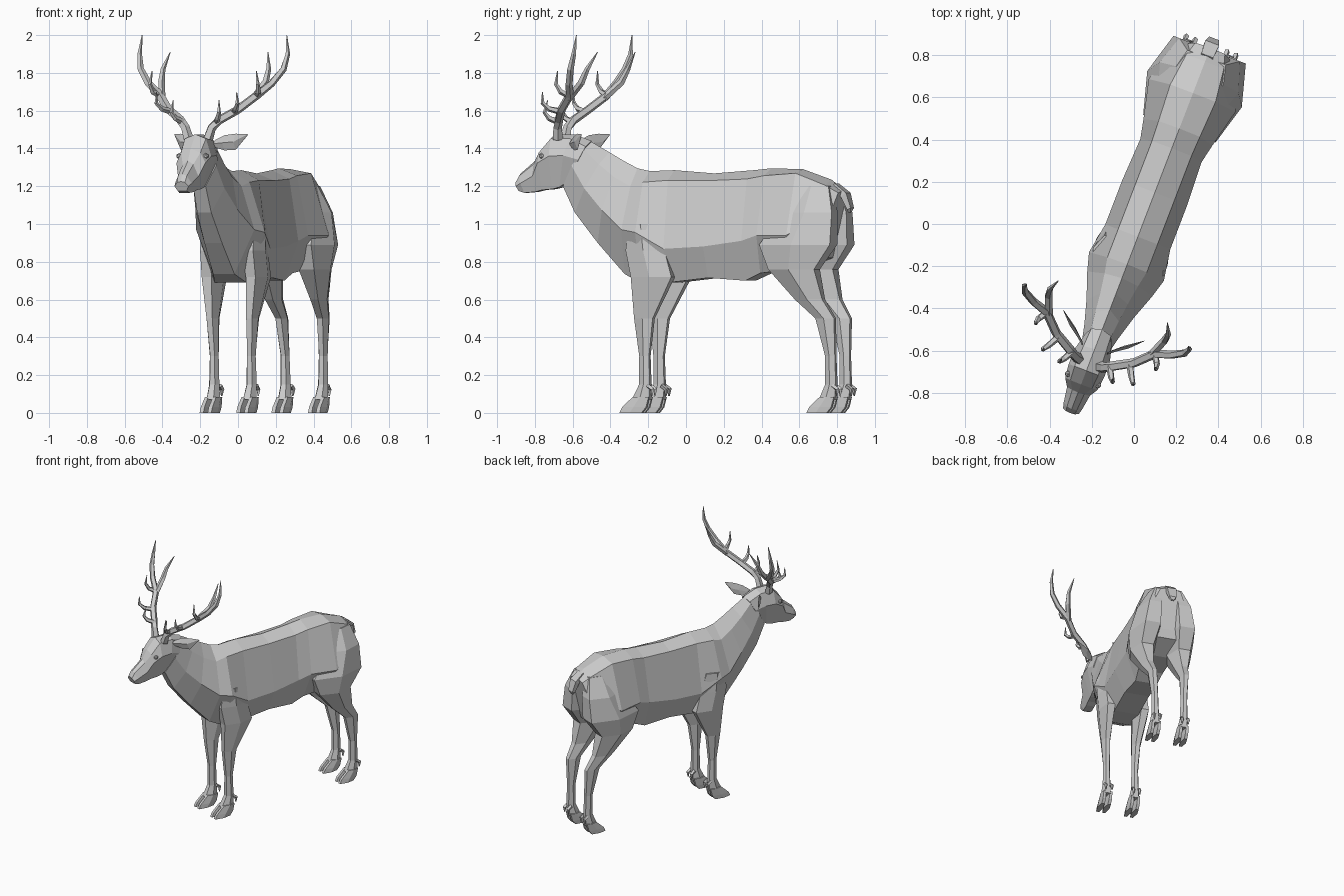
import bpy, bmesh, math
from mathutils import Vector, Matrix

# The animal is built along local y (nose at -y), symmetric in x, then turned.
PLACE = Matrix.Translation((0.036, -0.014, 0)) @ Matrix.Rotation(math.radians(-21), 4, 'Z')


def loft(bm, rings):
    """Skin a series of equal-length rings and cap both ends."""
    vs = [[bm.verts.new(p) for p in r] for r in rings]
    n = len(vs[0])
    for a, b in zip(vs, vs[1:]):
        for i in range(n):
            j = (i + 1) % n
            bm.faces.new((a[i], a[j], b[j], b[i]))
    bm.faces.new(vs[0])
    bm.faces.new(vs[-1])


def finish(bm, name, mirror=False):
    bmesh.ops.recalc_face_normals(bm, faces=bm.faces)
    me = bpy.data.meshes.new(name)
    bm.to_mesh(me)
    bm.free()
    ob = bpy.data.objects.new(name, me)
    bpy.context.collection.objects.link(ob)
    ob.matrix_world = PLACE
    if mirror:
        m = ob.modifiers.new("Mirror", 'MIRROR')
        m.use_mirror_merge = False
    return ob


def section(st, zt, sb, zb, wu, fu, wl, fl, wb):
    """Body ring: spine, upper edge, widest edge, underside, and mirror side."""
    def at(w, f):
        return (w, st + (sb - st) * f, zt + (zb - zt) * f)
    half = [at(wu, fu), at(wl, fl), at(wb, 1)]
    return [at(0, 0)] + half + [(-x, y, z) for x, y, z in reversed(half)]


def body_part(name, table):
    bm = bmesh.new()
    loft(bm, [section(*r) for r in table])
    return finish(bm, name)


def leg_ring(z, front, back, inner, outer):
    w, m = outer - inner, (front + back) / 2
    a, b = inner + 0.25 * w, outer - 0.25 * w
    return [(a, front, z), (b, front, z), (outer, m, z),
            (b, back, z), (a, back, z), (inner, m, z)]


def tube(bm, pts, radii, n=5):
    """Tapered faceted sweep through the points."""
    P = [Vector(p) for p in pts]
    rings = []
    for i, p in enumerate(P):
        d = (P[min(i + 1, len(P) - 1)] - P[max(i - 1, 0)]).normalized()
        u = d.cross(Vector((0.3, 1, 0.1))).normalized()
        v = d.cross(u)
        rings.append([p + radii[i] * (u * math.cos(k * math.tau / n) + v * math.sin(k * math.tau / n))
                      for k in range(n)])
    loft(bm, rings)


# Torso and neck
body_part("torso_and_neck", [
    (0.91, 1.18, 0.84, 0.88, 0.075, 0.05, 0.13, 0.45, 0.06),
    (0.84, 1.235, 0.82, 0.82, 0.095, 0.07, 0.18, 0.5, 0.07),
    (0.68, 1.29, 0.66, 0.76, 0.115, 0.04, 0.22, 0.66, 0.10),
    (0.50, 1.295, 0.47, 0.74, 0.105, 0.07, 0.175, 0.64, 0.09),
    (0.40, 1.285, 0.38, 0.70, 0.10, 0.08, 0.155, 0.64, 0.08),
    (0.175, 1.268, 0.175, 0.715, 0.10, 0.07, 0.165, 0.70, 0.09),
    (-0.05, 1.285, -0.05, 0.69, 0.10, 0.09, 0.165, 0.70, 0.09),
    (-0.19, 1.28, -0.21, 0.69, 0.10, 0.10, 0.19, 0.55, 0.09),
    (-0.26, 1.295, -0.31, 0.735, 0.085, 0.17, 0.165, 0.58, 0.06),
    (-0.34, 1.335, -0.467, 0.90, 0.07, 0.2, 0.12, 0.6, 0.05),
    (-0.42, 1.38, -0.60, 1.06, 0.06, 0.2, 0.088, 0.6, 0.04),
    (-0.53, 1.44, -0.67, 1.20, 0.05, 0.15, 0.07, 0.55, 0.035)])

# Head with brow and narrow muzzle
body_part("head", [
    (-0.52, 1.44, -0.62, 1.24, 0.05, 0.15, 0.068, 0.5, 0.035),
    (-0.62, 1.475, -0.69, 1.195, 0.055, 0.08, 0.088, 0.4, 0.035),
    (-0.73, 1.475, -0.73, 1.185, 0.06, 0.08, 0.09, 0.4, 0.035),
    (-0.80, 1.40, -0.79, 1.18, 0.055, 0.1, 0.082, 0.35, 0.032),
    (-0.84, 1.335, -0.83, 1.17, 0.03, 0.12, 0.058, 0.5, 0.03),
    (-0.925, 1.265, -0.89, 1.165, 0.025, 0.1, 0.047, 0.5, 0.03),
    (-0.945, 1.225, -0.925, 1.175, 0.022, 0.1, 0.04, 0.5, 0.025)])

# Eyes: small wedges under the brow
bm = bmesh.new()
bmesh.ops.create_icosphere(bm, subdivisions=1, radius=0.016,
                           matrix=Matrix.Translation((0.076, -0.775, 1.36)))
finish(bm, "eyes", True)

# Legs: rings of (height, front, back, inner, outer), with split hooves and dewclaws
LEGS = {
    "front_legs": [(1.0, -0.25, -0.10, 0.06, 0.18), (0.86, -0.27, -0.05, 0.06, 0.18),
                   (0.72, -0.24, -0.01, 0.07, 0.18), (0.5, -0.23, -0.125, 0.08, 0.145),
                   (0.3, -0.205, -0.15, 0.08, 0.13), (0.15, -0.205, -0.145, 0.077, 0.135),
                   (0.07, -0.245, -0.145, 0.065, 0.142)],
    "hind_legs": [(1.2, 0.68, 0.86, 0.03, 0.12), (1.06, 0.62, 0.9, 0.015, 0.20),
                  (0.89, 0.50, 0.9, 0.015, 0.24), (0.76, 0.55, 0.81, 0.05, 0.225),
                  (0.6, 0.69, 0.845, 0.085, 0.172), (0.5, 0.80, 0.905, 0.085, 0.15),
                  (0.3, 0.85, 0.905, 0.083, 0.133), (0.15, 0.85, 0.91, 0.078, 0.135),
                  (0.07, 0.815, 0.905, 0.065, 0.142)]}
for name, rings in LEGS.items():
    bm = bmesh.new()
    loft(bm, [leg_ring(*r) for r in rings])
    f, b = rings[-1][1:3]
    for t in (0.081, 0.126):
        loft(bm, [leg_ring(0.085, f + 0.01, b, t - 0.018, t + 0.018),
                  leg_ring(0.03, f - 0.05, b - 0.015, t - 0.021, t + 0.021),
                  leg_ring(0.0, f - 0.065, b - 0.04, t - 0.021, t + 0.022)])
        tube(bm, [(t, b - 0.01, 0.145), (t, b + 0.018, 0.125), (t, b + 0.015, 0.09)],
             [0.012, 0.013, 0.004], 4)
    finish(bm, name, True)

# Ears: leaf shapes pointing out and back
bm = bmesh.new()
for_ear = [((0.065, -0.61, 1.425), 0.02, 0.015), ((0.105, -0.575, 1.43), 0.04, 0.02),
           ((0.155, -0.54, 1.435), 0.043, 0.02), ((0.205, -0.50, 1.472), 0.004, 0.004)]
loft(bm, [[(x, y, z + h), (x + d, y + d, z), (x, y, z - h), (x - d * 0.3, y - d, z)]
          for (x, y, z), h, d in for_ear])
finish(bm, "ears", True)

# Antlers: curved beam and tines
bm = bmesh.new()
tube(bm, [(0.055, -0.69, 1.45), (0.075, -0.685, 1.51), (0.11, -0.665, 1.55), (0.196, -0.616, 1.605),
          (0.273, -0.54, 1.68), (0.35, -0.515, 1.745), (0.405, -0.485, 1.82),
          (0.42, -0.46, 1.90), (0.41, -0.449, 2.0)],
     [0.028, 0.024, 0.024, 0.023, 0.023, 0.02, 0.018, 0.013, 0.002])
TINES = [
    [(0.26, -0.55, 1.665), (0.295, -0.465, 1.75), (0.30, -0.43, 1.82), (0.277, -0.38, 1.91)],
    [(0.275, -0.54, 1.68), (0.30, -0.58, 1.70), (0.305, -0.605, 1.74), (0.296, -0.60, 1.81)],
    [(0.18, -0.625, 1.595), (0.21, -0.68, 1.61), (0.23, -0.71, 1.64), (0.227, -0.712, 1.70)],
    [(0.095, -0.67, 1.54), (0.12, -0.715, 1.56), (0.135, -0.735, 1.59), (0.13, -0.72, 1.655)]]
for i, p in enumerate(TINES):
    tube(bm, p, [0.02, 0.019, 0.014, 0.002] if i == 0 else [0.018, 0.015, 0.011, 0.002])
finish(bm, "antlers", True)

# Tail
bm = bmesh.new()
loft(bm, [[(w, y, z + h), (w, y - d, z - h), (-w, y - d, z - h), (-w, y, z + h)]
          for y, z, w, d, h in [(0.87, 1.20, 0.03, 0.03, 0.015), (0.935, 1.155, 0.035, 0.03, 0.01),
                                (0.958, 1.08, 0.025, 0.02, 0.005), (0.95, 1.06, 0.008, 0.01, 0.003)]])
finish(bm, "tail")
